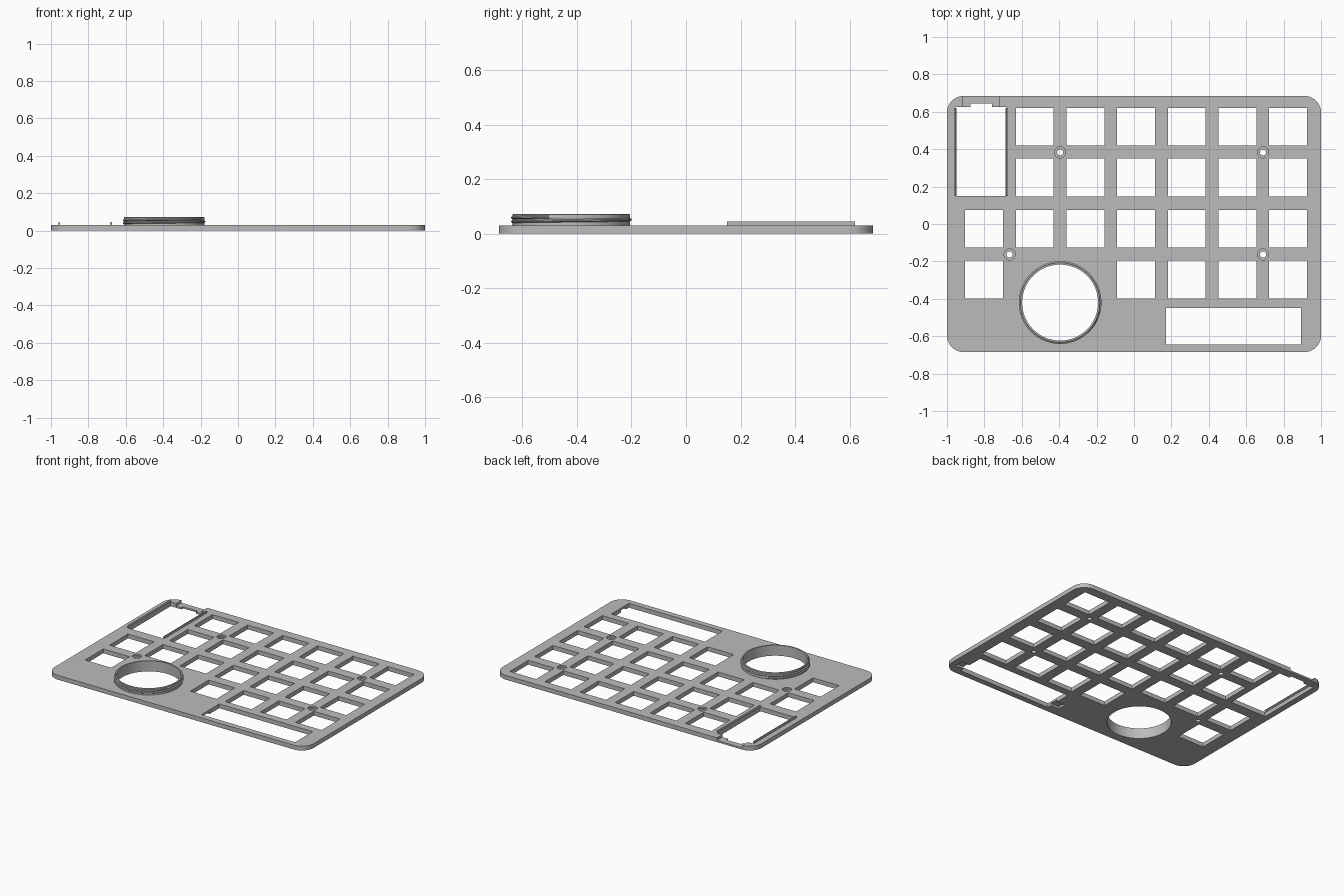
import bpy, bmesh, math
from mathutils import Matrix

if "Cube" in bpy.data.objects:
    bpy.data.objects.remove(bpy.data.objects["Cube"])

grey = bpy.data.materials.new("plain grey")
grey.use_nodes = True
grey.diffuse_color = (0.5, 0.5, 0.5, 1)
grey.node_tree.nodes["Principled BSDF"].inputs["Base Color"].default_value = (0.5, 0.5, 0.5, 1)

THICK = 0.03
RING = (-0.395, -0.42)


def make(name, bm):
    bmesh.ops.recalc_face_normals(bm, faces=bm.faces)
    mesh = bpy.data.meshes.new(name)
    bm.to_mesh(mesh)
    bm.free()
    mesh.materials.append(grey)
    obj = bpy.data.objects.new(name, mesh)
    bpy.context.collection.objects.link(obj)
    return obj


def box(bm, x0, x1, y0, y1, z0, z1):
    mat = Matrix.Translation(((x0 + x1) / 2, (y0 + y1) / 2, (z0 + z1) / 2))
    return bmesh.ops.create_cube(bm, size=1, matrix=mat @ Matrix.Diagonal((x1 - x0, y1 - y0, z1 - z0, 1)))


def disc(bm, x, y, r, z0, z1, sides=32):
    bmesh.ops.create_cone(bm, cap_ends=True, segments=sides, radius1=r, radius2=r, depth=z1 - z0,
                          matrix=Matrix.Translation((x, y, (z0 + z1) / 2)))


def smooth(obj, angle=30):
    bpy.ops.object.select_all(action="DESELECT")
    obj.select_set(True)
    bpy.context.view_layer.objects.active = obj
    bpy.ops.object.shade_smooth_by_angle(angle=math.radians(angle))


def cut(target, cutters):
    for c in cutters:
        mod = target.modifiers.new("cut", "BOOLEAN")
        mod.object, mod.operation, mod.solver = c, "DIFFERENCE", "EXACT"
    deps = bpy.context.evaluated_depsgraph_get()
    mesh = bpy.data.meshes.new_from_object(target.evaluated_get(deps))
    target.modifiers.clear()
    target.data = mesh
    for c in cutters:
        bpy.data.objects.remove(c)


# Plate with rounded corners
bm = bmesh.new()
box(bm, -1, 1, -0.685, 0.685, 0, THICK)
corners = [e for e in bm.edges if abs(e.verts[0].co.z - e.verts[1].co.z) > 0.01]
bmesh.ops.bevel(bm, geom=corners, offset=0.09, segments=10, affect="EDGES", profile=0.5)
plate = make("plate", bm)

# Through openings: switches, wide key, display window, ring bore, screw holes
through = bmesh.new()
rows = [(0.52, range(1, 7)), (0.248, range(1, 7)), (-0.025, range(7)), (-0.297, (0, 3, 4, 5, 6))]
for y, columns in rows:
    for c in columns:
        x = -0.802 + 0.271 * c
        box(through, x - 0.101, x + 0.101, y - 0.101, y + 0.101, -0.1, 0.1)
box(through, 0.17, 0.892, -0.645, -0.45, -0.1, 0.1)
box(through, -0.957, -0.678, 0.15, 0.625, -0.1, 0.1)
disc(through, *RING, 0.203, -0.1, 0.1, 96)
screws = [(-0.395, 0.383), (0.69, 0.383), (-0.665, -0.163), (0.69, -0.163)]
for x, y in screws:
    disc(through, x, y, 0.016, -0.1, 0.1)

# Shallow recesses: connector channel, screw seats, underside pockets
shallow = bmesh.new()
box(shallow, -0.915, -0.718, 0.6, 0.75, 0.012, 0.1)
for x, y in screws:
    disc(shallow, x, y, 0.03, 0.02, 0.1)
for x0 in (0.105, 0.887):
    box(shallow, x0, x0 + 0.07, -0.615, -0.555, -0.1, 0.015)

notch = bmesh.new()
box(notch, -0.875, -0.76, 0.6, 0.643, -0.1, 0.1)
cut(plate, [make("opening_cutter", through), make("recess_cutter", shallow), make("notch_cutter", notch)])
smooth(plate)

# Thin clip rails with a small inward lip along both sides of the window
for name, x, inward in (("right_clip_rail", -0.957, 1), ("left_clip_rail", -0.678, -1)):
    profile = [(-0.003, 0.028), (-0.003, 0.045), (0.003, 0.045), (0.008, 0.04), (0.003, 0.036), (0.003, 0.028)]
    bm = bmesh.new()
    face = bm.faces.new([bm.verts.new((x + inward * px, 0.15, pz)) for px, pz in profile])
    end = bmesh.ops.extrude_face_region(bm, geom=[face], use_keep_orig=True)["geom"]
    bmesh.ops.translate(bm, vec=(0, 0.47, 0), verts=[v for v in end if isinstance(v, bmesh.types.BMVert)])
    make(name, bm)


def sweep(name, sections, closed):
    """Skin a list of cross-sections, each a list of points."""
    bm = bmesh.new()
    loops = [[bm.verts.new(p) for p in s] for s in sections]
    pairs = list(zip(loops, loops[1:])) + ([(loops[-1], loops[0])] if closed else [])
    for a, b in pairs:
        for i in range(len(a)):
            j = (i + 1) % len(a)
            bm.faces.new((a[i], a[j], b[j], b[i]))
    if not closed:
        bm.faces.new(loops[0])
        bm.faces.new(loops[-1])
    obj = make(name, bm)
    smooth(obj)


def around(angle, r, z):
    return (RING[0] + r * math.cos(angle), RING[1] + r * math.sin(angle), z)


# Collar standing on the plate
wall = [(0.203, 0.0), (0.203, 0.073), (0.212, 0.073), (0.215, 0.07), (0.215, 0.01)]
sweep("collar", [[around(math.tau * k / 96, r, z) for r, z in wall] for k in range(96)], True)

# Screw thread winding up the collar, tapering out at both ends
TURNS, STEPS = 1.75, 168
sections = []
for k in range(STEPS + 1):
    t = k / STEPS
    a = math.tau * TURNS * (t - 1)
    z = 0.038 + 0.024 * t
    rise = 0.0075 * min(1, t * 12 + 0.05, (1 - t) * 12 + 0.05)
    sections.append([around(a, 0.2135, z - 0.007), around(a, 0.2135 + rise, z - 0.002),
                     around(a, 0.2135 + rise, z + 0.002), around(a, 0.2135, z + 0.007)])
sweep("collar_thread", sections, False)
